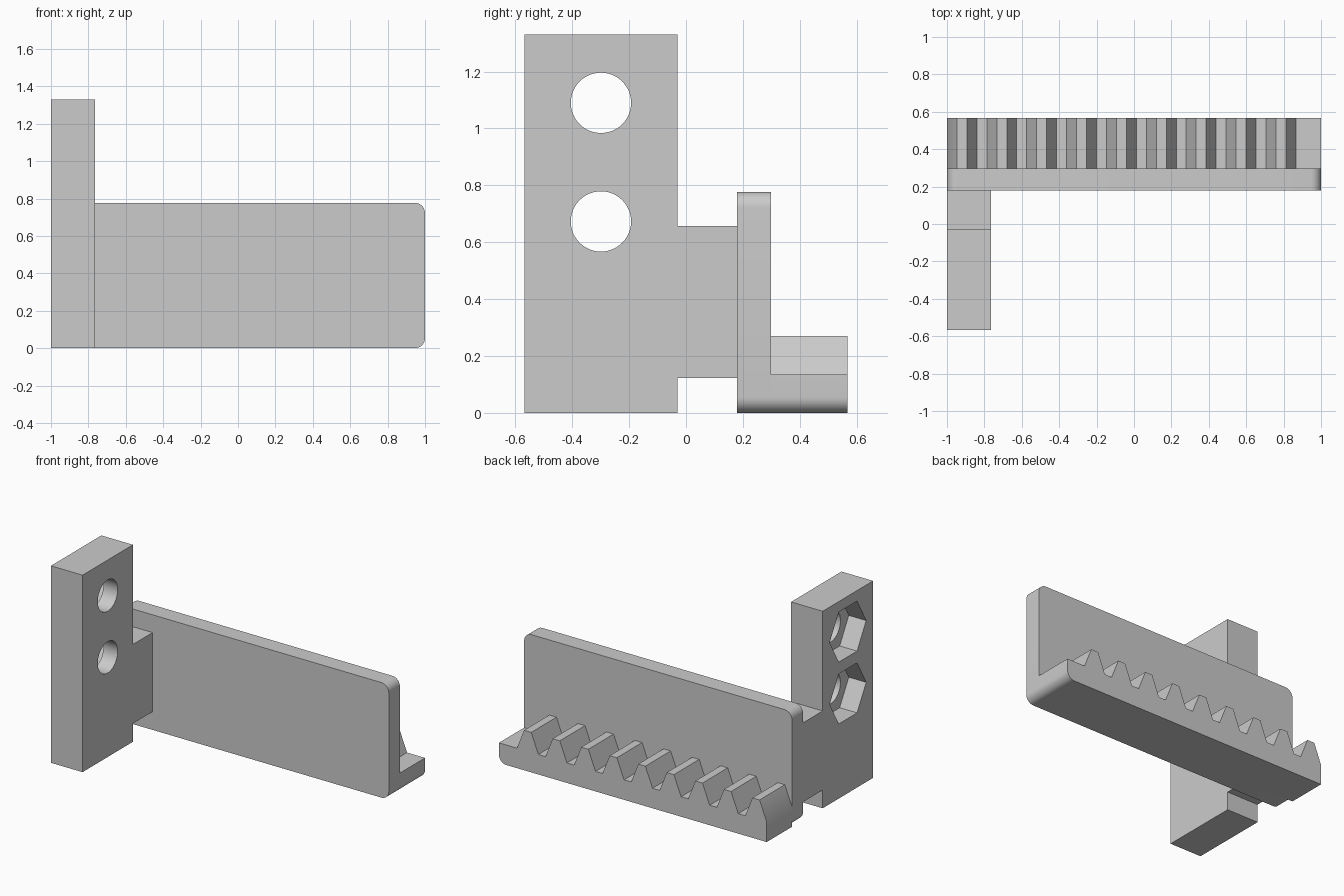
import bpy
import bmesh
from math import cos, sin, pi, radians
from mathutils import Vector

if "Cube" in bpy.data.objects:
    bpy.data.objects.remove(bpy.data.objects["Cube"], do_unlink=True)

grey = bpy.data.materials.new("light grey")
grey.use_nodes = True
grey.diffuse_color = (0.6, 0.6, 0.6, 1)
grey.node_tree.nodes["Principled BSDF"].inputs["Base Color"].default_value = (0.6, 0.6, 0.6, 1)


def extrude(name, outline, axis, start, end):
    """Solid from an outline in xz (axis 'y') or yz (axis 'x')."""
    bm = bmesh.new()
    if axis == "y":
        points = [(a, start, b) for a, b in outline]
        push = Vector((0, end - start, 0))
    else:
        points = [(start, a, b) for a, b in outline]
        push = Vector((end - start, 0, 0))
    face = bm.faces.new([bm.verts.new(p) for p in points])
    grown = bmesh.ops.extrude_face_region(bm, geom=[face])["geom"]
    bmesh.ops.translate(bm, vec=push, verts=[v for v in grown if isinstance(v, bmesh.types.BMVert)])
    bmesh.ops.recalc_face_normals(bm, faces=bm.faces)
    mesh = bpy.data.meshes.new(name)
    bm.to_mesh(mesh)
    bm.free()
    mesh.materials.append(grey)
    obj = bpy.data.objects.new(name, mesh)
    bpy.context.collection.objects.link(obj)
    return obj


def arc(cx, cz, r, a0, a1, steps):
    return [(cx + r * cos(radians(a0 + (a1 - a0) * i / steps)),
             cz + r * sin(radians(a0 + (a1 - a0) * i / steps))) for i in range(steps + 1)]


def ring(cy, cz, r, sides):
    return [(cy + r * cos(2 * pi * i / sides), cz + r * sin(2 * pi * i / sides)) for i in range(sides)]


R = 0.055
BACK = 0.567       # half depth of the whole model
WALL = 0.18        # front of the long plate
WALL_BACK = 0.298
PLATE_TOP = 0.777

# Long upright plate with four rounded corners
corners = [(1 - R, R, -90), (1 - R, PLATE_TOP - R, 0),
           (R - 1, PLATE_TOP - R, 90), (R - 1, R, 180)]
outline = [p for x, z, a in corners for p in arc(x, z, R, a, a + 90, 10)]
plate = extrude("upright_plate", outline, "y", WALL, WALL_BACK)

# Toothed rack along the back: rise, crest, fall, valley in equal steps
STEP, ROOT, CREST, TEETH = 0.0533, 0.135, 0.27, 9
teeth = []
for i in range(TEETH):
    x = -1 + 4 * STEP * i
    teeth += [(x, ROOT), (x + STEP, CREST), (x + 2 * STEP, CREST), (x + 3 * STEP, ROOT)]
outline = [(-1, 0)] + arc(1 - R, R, R, -90, 0, 10) + [(1, ROOT)] + teeth[::-1]
rack = extrude("toothed_rack", outline, "y", WALL_BACK, BACK)

# Tall mounting block with a neck that reaches the plate
LEFT, RIGHT, FACE, TOP = -1, -0.764, -0.03, 1.33
NECK_LOW, NECK_HIGH = 0.123, 0.657
outline = [(-BACK, 0), (FACE, 0), (FACE, NECK_LOW), (WALL, NECK_LOW),
           (WALL, NECK_HIGH), (FACE, NECK_HIGH), (FACE, TOP), (-BACK, TOP)]
block = extrude("mounting_block", outline, "x", LEFT, RIGHT)

# Bolt holes with hexagonal nut pockets on the outer side
cutters = []
for z in (0.673, 1.09):
    cutters.append(extrude("bolt_cutter", ring(-0.299, z, 0.106, 48), "x", LEFT - 0.1, RIGHT + 0.1))
    cutters.append(extrude("nut_cutter", ring(-0.299, z, 0.195, 6), "x", LEFT - 0.05, LEFT + 0.13))
for cutter in cutters:
    cutter.hide_render = True
    mod = block.modifiers.new("cut", "BOOLEAN")
    mod.operation = "DIFFERENCE"
    mod.solver = "EXACT"
    mod.object = cutter
graph = bpy.context.evaluated_depsgraph_get()
cut_mesh = bpy.data.meshes.new_from_object(block.evaluated_get(graph))
block.modifiers.clear()
block.data = cut_mesh
for cutter in cutters:
    bpy.data.objects.remove(cutter, do_unlink=True)

# Smooth the rounded corners and holes, keep edges sharp
bpy.ops.object.select_all(action="DESELECT")
for obj in (plate, rack, block):
    obj.select_set(True)
bpy.context.view_layer.objects.active = plate
bpy.ops.object.shade_smooth_by_angle(angle=radians(30))
